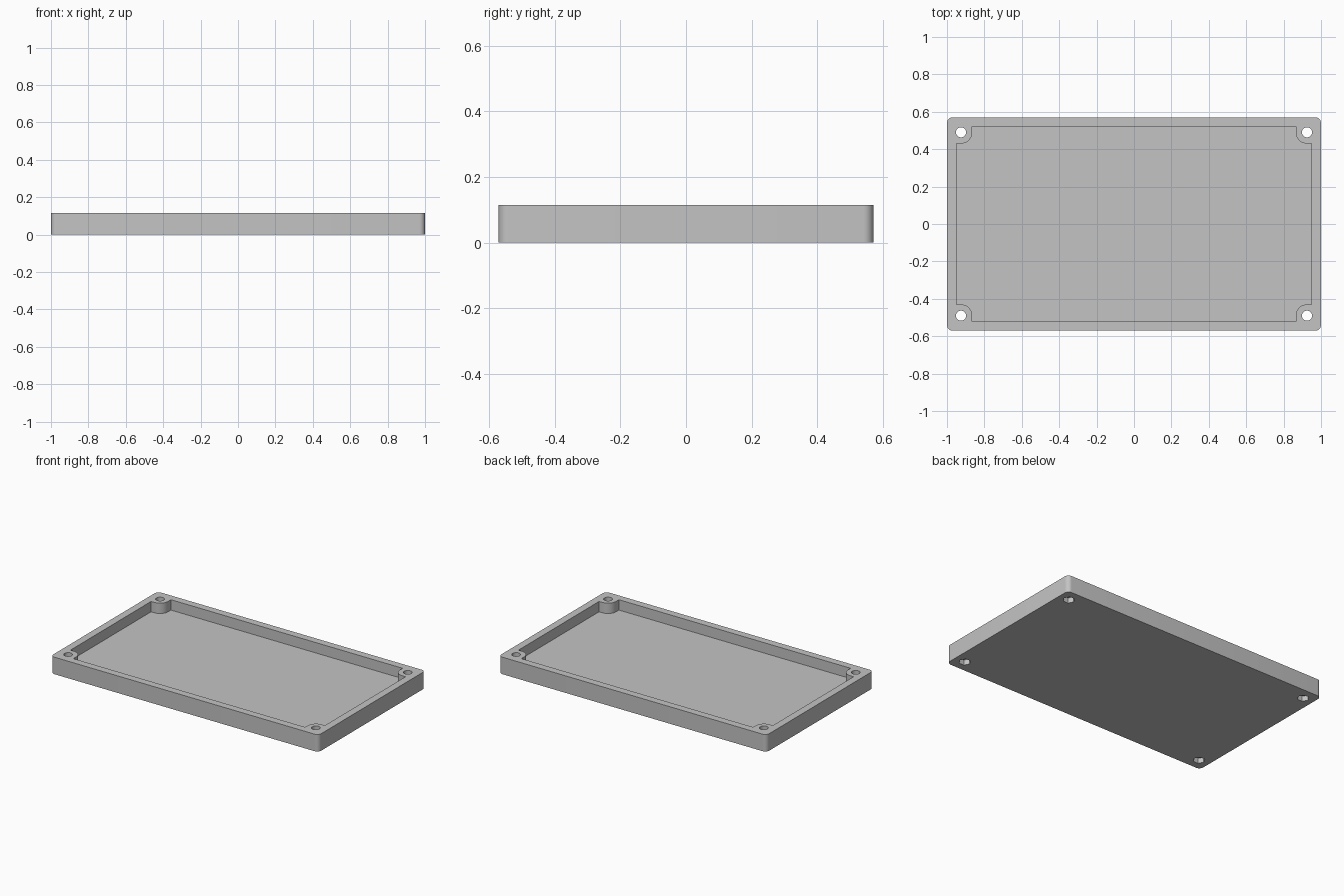
import bpy, bmesh, math

cube = bpy.data.objects.get("Cube")
if cube:
    bpy.data.objects.remove(cube, do_unlink=True)

HALF_X, HALF_Y, HEIGHT, FLOOR = 1.0, 0.57, 0.115, 0.045
WALL, FILLET = 0.05, 0.03
HOLE_X, HOLE_Y = 0.925, 0.49
BOSS_R, HOLE_R, NUT_R, NUT_DEPTH = 0.06, 0.027, 0.037, 0.035
QUADRANTS = [(1, 1), (-1, 1), (-1, -1), (1, -1)]

grey = bpy.data.materials.new("plain grey")
grey.use_nodes = True
colour = (0.55, 0.55, 0.55, 1)
grey.diffuse_color = colour
grey.node_tree.nodes["Principled BSDF"].inputs["Base Color"].default_value = colour


def arc(cx, cy, r, start, end, steps):
    angles = [math.radians(start + (end - start) * i / steps) for i in range(steps + 1)]
    return [(cx + r * math.cos(a), cy + r * math.sin(a)) for a in angles]


def four_corners(corner):
    """Mirror one corner path, ordered anticlockwise, into a closed outline."""
    outline = []
    for sx, sy in QUADRANTS:
        path = corner if sx * sy > 0 else corner[::-1]
        outline += [(sx * x, sy * y) for x, y in path]
    return outline


def prism(name, outline, bottom, top):
    bm = bmesh.new()
    face = bm.faces.new([bm.verts.new((x, y, bottom)) for x, y in outline])
    extruded = bmesh.ops.extrude_face_region(bm, geom=[face])["geom"]
    verts = [g for g in extruded if isinstance(g, bmesh.types.BMVert)]
    bmesh.ops.translate(bm, verts=verts, vec=(0, 0, top - bottom))
    bmesh.ops.recalc_face_normals(bm, faces=bm.faces)
    mesh = bpy.data.meshes.new(name)
    bm.to_mesh(mesh)
    bm.free()
    mesh.materials.append(grey)
    obj = bpy.data.objects.new(name, mesh)
    bpy.context.collection.objects.link(obj)
    return obj


def cut(target, cutter):
    mod = target.modifiers.new("cut", "BOOLEAN")
    mod.operation = "DIFFERENCE"
    mod.solver = "EXACT"
    mod.object = cutter
    bpy.context.view_layer.objects.active = target
    bpy.ops.object.modifier_apply(modifier=mod.name)
    bpy.data.objects.remove(cutter, do_unlink=True)


# Outer block with rounded upright edges
block = four_corners(arc(HALF_X - FILLET, HALF_Y - FILLET, FILLET, 0, 90, 8))
lid = prism("lid_tray", block, 0, HEIGHT)

# Cavity that leaves the walls and the round screw bosses standing
inner_x, inner_y = HALF_X - WALL, HALF_Y - WALL
corner = [(inner_x, HOLE_Y - BOSS_R)]
corner += arc(HOLE_X, HOLE_Y, BOSS_R, 270, 180, 16)
corner += [(HOLE_X - BOSS_R, inner_y)]
cut(lid, prism("cavity_cutter", four_corners(corner), FLOOR, HEIGHT + 0.1))

# Screw holes and hexagonal nut pockets under them
for sx, sy in QUADRANTS:
    x, y = sx * HOLE_X, sy * HOLE_Y
    cut(lid, prism("hole_cutter", arc(x, y, HOLE_R, 0, 360, 32)[:-1], -0.1, HEIGHT + 0.1))
    cut(lid, prism("nut_cutter", arc(x, y, NUT_R, 0, 360, 6)[:-1], -0.1, NUT_DEPTH))

# Smooth the curved walls, keep the crisp edges
bpy.ops.object.select_all(action="DESELECT")
lid.select_set(True)
bpy.context.view_layer.objects.active = lid
bpy.ops.object.shade_smooth_by_angle(angle=math.radians(30))
